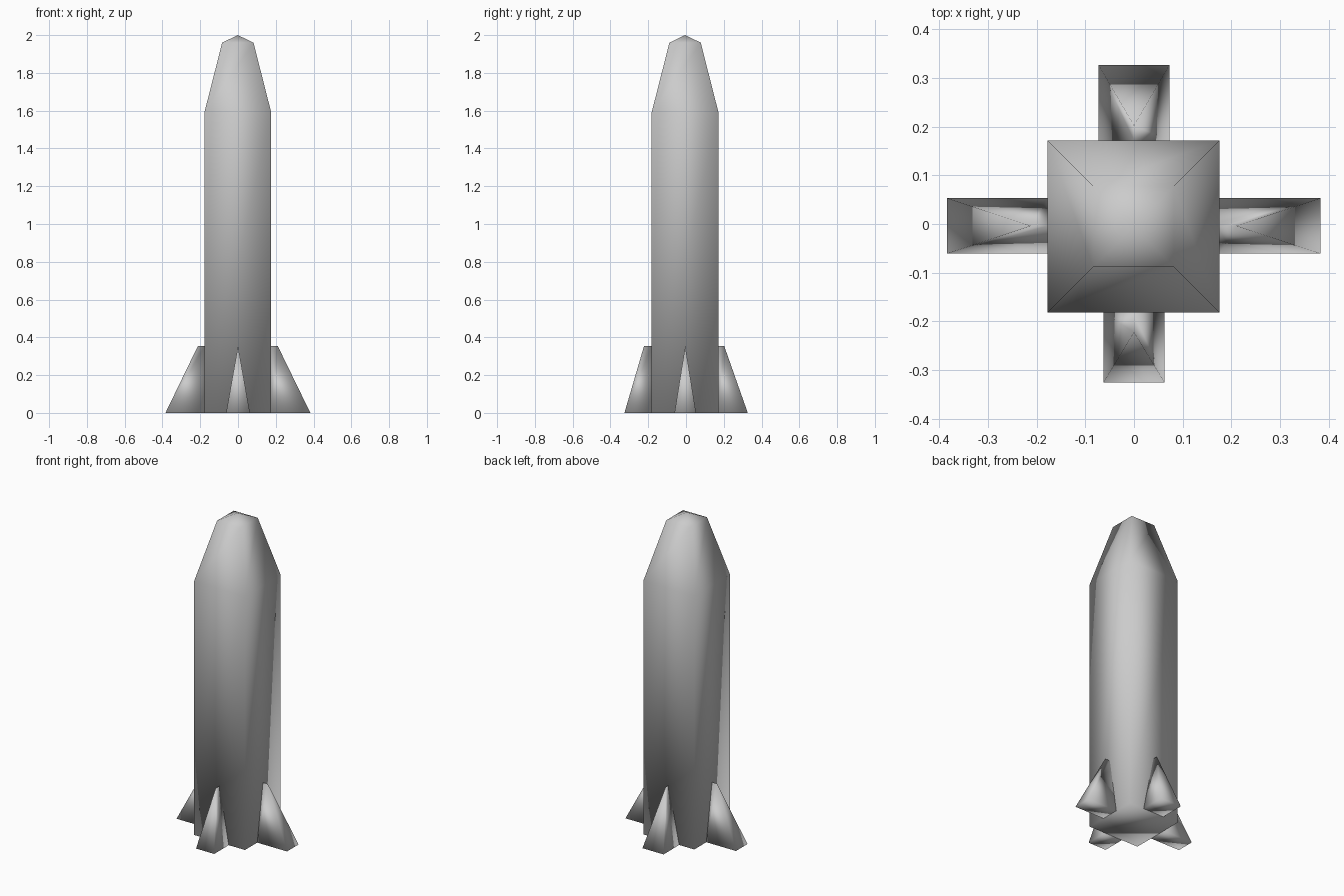
import bpy

if "Cube" in bpy.data.objects:
    bpy.data.objects.remove(bpy.data.objects["Cube"])


def make_object(name, verts, faces):
    mesh = bpy.data.meshes.new(name)
    mesh.from_pydata(verts, [], faces)
    mesh.update()
    for p in mesh.polygons:
        p.use_smooth = True
    obj = bpy.data.objects.new(name, mesh)
    bpy.context.collection.objects.link(obj)
    return obj


# Square hull: stacked square sections closed by a pyramid tip
X_MID, Y_MID = -0.001, -0.005
sections = [(0.0, 0.177), (1.59, 0.177), (1.96, 0.083)]
verts = [(X_MID + sx * h, Y_MID + sy * h, z)
         for z, h in sections
         for sx, sy in ((-1, -1), (1, -1), (1, 1), (-1, 1))]
verts.append((X_MID, Y_MID, 2.0))
faces = [(3, 2, 1, 0)]
for s in range(len(sections) - 1):
    for i in range(4):
        j = (i + 1) % 4
        faces.append((4 * s + i, 4 * s + j, 4 * s + 4 + j, 4 * s + 4 + i))
faces += [(8 + i, 8 + (i + 1) % 4, 12) for i in range(4)]
make_object("rocket_hull", verts, faces)


# Wedge fins: rectangular foot rising to a short radial ridge
def fin(name, direction, inner, ridge, outer, half_width, side_offset, height=0.355):
    dx, dy = direction

    def place(r, s, z):
        s += side_offset
        return (dx * r - dy * s, dy * r + dx * s, z)

    pts = [place(inner, -half_width, 0), place(outer, -half_width, 0),
           place(outer, half_width, 0), place(inner, half_width, 0),
           place(inner, 0, height), place(ridge, 0, height)]
    make_object(name, pts, [(3, 2, 1, 0), (0, 1, 5, 4), (1, 2, 5),
                            (2, 3, 4, 5), (3, 0, 4)])


fin("right_fin", (1, 0), 0.176, 0.21, 0.383, 0.057, -0.004)
fin("left_fin", (-1, 0), 0.178, 0.212, 0.384, 0.057, 0.004)
fin("front_fin", (0, -1), 0.182, 0.222, 0.326, 0.063, 0.0)
fin("back_fin", (0, 1), 0.172, 0.202, 0.327, 0.073, 0.0)
